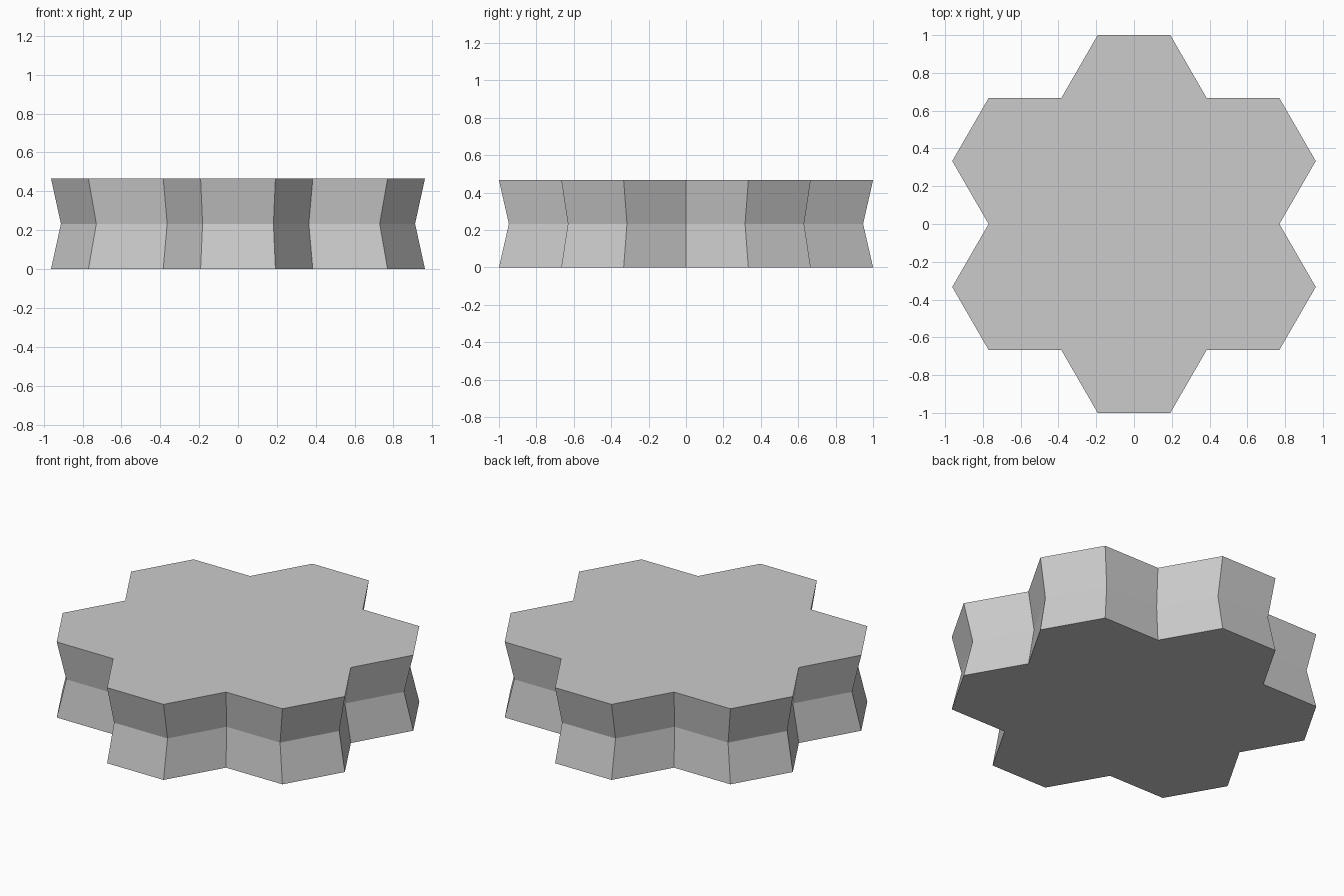
import bpy, bmesh, math
from mathutils import Matrix, Vector

cube = bpy.data.objects.get("Cube")
if cube:
    bpy.data.objects.remove(cube, do_unlink=True)

HEIGHT = 0.466
WAIST = 0.947           # outline scale at mid height
APOTHEM = 1 / 3         # of each hexagonal cell
SIDE = APOTHEM * 2 / math.sqrt(3)

# One flat grey
grey = bpy.data.materials.new("grey")
grey.use_nodes = True
colour = (0.6, 0.6, 0.6, 1)
grey.diffuse_color = colour
grey.node_tree.nodes["Principled BSDF"].inputs["Base Color"].default_value = colour

# Outline of seven joined hexagons: one sixth, turned six times
sixth = [Vector((SIDE / 2, 3 * APOTHEM, 0)),
         Vector((SIDE, 2 * APOTHEM, 0)),
         Vector((2 * SIDE, 2 * APOTHEM, 0))]
outline = [Matrix.Rotation(-k * math.pi / 3, 3, 'Z') @ p
           for k in range(6) for p in sixth]
outline.reverse()       # counter-clockwise from above

# Slab with a pinched waist
bm = bmesh.new()
levels = [(0, 1), (HEIGHT / 2, WAIST), (HEIGHT, 1)]
rings = [[bm.verts.new((p.x * s, p.y * s, z)) for p in outline] for z, s in levels]
n = len(outline)
for low, high in zip(rings, rings[1:]):
    for i in range(n):
        j = (i + 1) % n
        bm.faces.new((low[i], low[j], high[j], high[i]))
bm.faces.new(rings[-1])
bm.faces.new(rings[0][::-1])
bmesh.ops.recalc_face_normals(bm, faces=bm.faces)

mesh = bpy.data.meshes.new("hexagon_cluster_slab")
bm.to_mesh(mesh)
bm.free()
mesh.materials.append(grey)
slab = bpy.data.objects.new("hexagon_cluster_slab", mesh)
bpy.context.collection.objects.link(slab)
